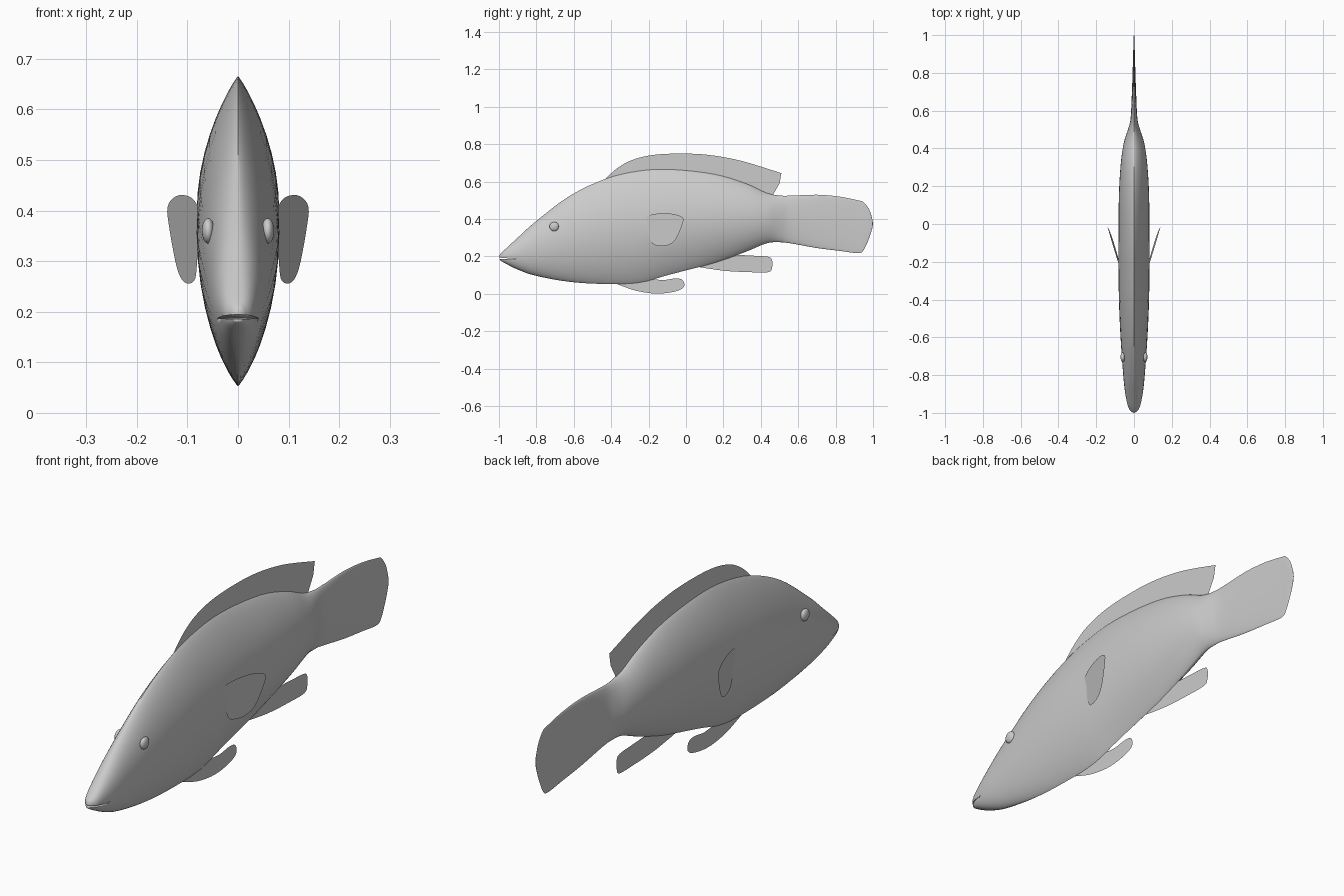
import bpy
import bmesh
import math
from mathutils import Vector

cube = bpy.data.objects.get("Cube")
if cube:
    bpy.data.objects.remove(cube, do_unlink=True)

grey = bpy.data.materials.new("plain grey")
grey.use_nodes = True
colour = (0.6, 0.6, 0.6, 1)
grey.diffuse_color = colour
grey.node_tree.nodes["Principled BSDF"].inputs["Base Color"].default_value = colour


def make_object(name, bm):
    """Turn a bmesh into a smooth shaded grey object."""
    bmesh.ops.recalc_face_normals(bm, faces=bm.faces)
    mesh = bpy.data.meshes.new(name)
    bm.to_mesh(mesh)
    bm.free()
    mesh.materials.append(grey)
    obj = bpy.data.objects.new(name, mesh)
    bpy.context.collection.objects.link(obj)
    bpy.ops.object.select_all(action="DESELECT")
    obj.select_set(True)
    bpy.context.view_layer.objects.active = obj
    bpy.ops.object.shade_smooth_by_angle(angle=math.radians(50))
    return obj


def smooth_samples(points, steps):
    """Sample a smooth curve through points given in hundredths."""
    pts = [[c / 100 for c in p] for p in points]
    last = len(pts) - 1
    out = []
    for i in range(last):
        quad = (pts[max(i - 1, 0)], pts[i], pts[i + 1], pts[min(i + 2, last)])
        for s in range(steps):
            t = s / steps
            out.append([
                b + t * ((c - a) + t * (2 * a - 5 * b + 4 * c - d
                         + t * (3 * (b - c) + d - a))) / 2
                for a, b, c, d in zip(*quad)])
    out.append(pts[-1])
    return out


# Body and tail: y, belly height, back height, half width, side sharpness
stations = [
    (-99.5, 18, 21, 1.2, 35), (-97, 16.5, 23.5, 3, 40),
    (-90, 13, 30, 4.6, 50), (-80, 9.6, 39, 5.7, 60),
    (-62, 6.4, 52.5, 7, 75), (-43, 5.3, 61.5, 7.9, 85),
    (-25, 6, 65.7, 8.2, 90), (-8, 10.5, 66.5, 8.2, 90),
    (15, 16.5, 64, 8, 85), (32, 22.5, 59, 7, 75),
    (43, 27, 54, 5.4, 70), (50, 27.6, 52.6, 3.2, 65),
    (56, 27, 52.5, 1.8, 60), (70, 24.5, 53, 1.1, 50),
    (82, 23, 52, 0.7, 50), (92, 21.8, 50, 0.4, 50),
    (95, 23.5, 49, 0.35, 50), (98, 30, 45, 0.3, 50), (99.6, 35, 40, 0.2, 50),
]
SIDES = 40


def body_ring(bm, y, low, high, width, power):
    mid, half = (low + high) / 2, (high - low) / 2
    ring = []
    for k in range(SIDES):
        a = math.tau * k / SIDES
        x = width * math.copysign(abs(math.cos(a)) ** (2 * power), math.cos(a))
        ring.append(bm.verts.new((x, y, mid + half * math.sin(a))))
    return ring


bm = bmesh.new()
rings = [body_ring(bm, *s) for s in smooth_samples(stations, 4)]
for first, second in zip(rings, rings[1:]):
    for k in range(SIDES):
        n = (k + 1) % SIDES
        bm.faces.new((first[k], first[n], second[n], second[k]))
# Close the snout and the tail edge with fans
for ring, tip in ((rings[0], (0, -1, 0.195)), (rings[-1], (0, 1, 0.375))):
    point = bm.verts.new(tip)
    for k in range(SIDES):
        bm.faces.new((ring[k], ring[(k + 1) % SIDES], point))
body = make_object("body", bm)

# Mouth: a thin wedge cut into the snout
bm = bmesh.new()
wedge = [(-1.05, 0.199), (-1.05, 0.185), (-0.92, 0.187)]
sides = [[bm.verts.new((x, y, z)) for y, z in wedge] for x in (-0.2, 0.2)]
for side in sides:
    bm.faces.new(side)
for k in range(3):
    n = (k + 1) % 3
    bm.faces.new((sides[0][k], sides[0][n], sides[1][n], sides[1][k]))
cutter = make_object("mouth_cutter", bm)
cutter.hide_render = True
cut = body.modifiers.new("mouth", "BOOLEAN")
cut.operation = "DIFFERENCE"
cut.solver = "EXACT"
cut.object = cutter
bpy.context.view_layer.objects.active = body
bpy.ops.object.modifier_apply(modifier=cut.name)
bpy.data.objects.remove(cutter, do_unlink=True)


def make_fin(name, outline, root, place):
    """Thin fin: a smooth outer edge closed by straight root points."""
    edge = smooth_samples(outline, 5) + [[c / 100 for c in p] for p in root]
    bm = bmesh.new()
    bm.faces.new([bm.verts.new(place(y, z)) for y, z in edge])
    return make_object(name, bm)


def on_centre(y, z):
    return Vector((0, y, z))


make_fin("dorsal_fin",
         [(-43, 61.5), (-37, 67), (-29, 71.5), (-18, 74.2), (-4, 75),
          (12, 74.3), (30, 71), (51, 64.5)],
         [(50, 59), (46, 52), (30, 57), (0, 63), (-25, 62)], on_centre)
make_fin("pelvic_fin",
         [(-40, 6.5), (-35, 4.5), (-26, 1.5), (-15, 0.1), (-5, 1.5),
          (-1, 4), (-2, 7.5), (-6, 8.2), (-12, 7.4), (-19, 8)],
         [(-19, 11), (-38, 8)], on_centre)
make_fin("anal_fin",
         [(3, 15), (12, 13.5), (22, 12.2), (34, 11.6), (44, 11.6),
          (46, 14), (46, 18), (44, 19.8), (36, 20.4), (24, 21)],
         [(24, 23), (6, 17)], on_centre)

# Paired side fins and eyes
for side, label in ((1, "left"), (-1, "right")):
    def flared(y, z):
        x = 0.081 + 0.3 * (y + 0.2) + 0.05 * (z - 0.34)
        return Vector((side * x, y, z))

    make_fin(label + "_side_fin",
             [(-23, 40), (-18, 42.5), (-9, 43), (-2, 41), (-2, 37),
              (-6, 28.5), (-11, 25.7), (-17, 26.2), (-19, 29)],
             [(-21, 34)], flared)

    bm = bmesh.new()
    bmesh.ops.create_uvsphere(bm, u_segments=24, v_segments=14, radius=0.025)
    bmesh.ops.scale(bm, vec=(0.5, 1, 1), verts=bm.verts)
    bmesh.ops.translate(bm, vec=(side * 0.059, -0.705, 0.36), verts=bm.verts)
    make_object(label + "_eye", bm)
